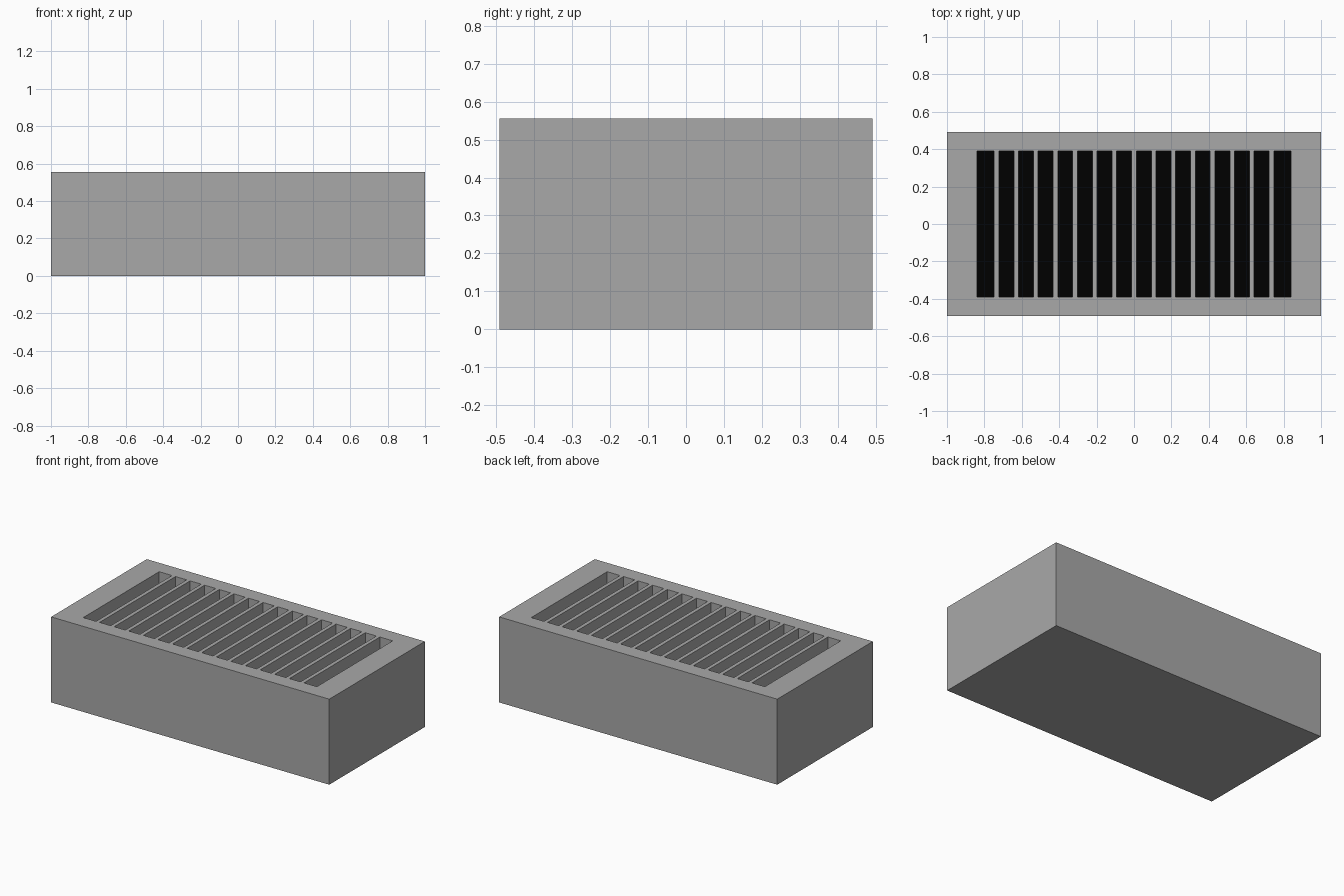
import bpy
import bmesh

cube = bpy.data.objects.get("Cube")
if cube:
    bpy.data.objects.remove(cube, do_unlink=True)


def material(name, value):
    mat = bpy.data.materials.new(name)
    mat.use_nodes = True
    colour = (value, value, value, 1)
    mat.diffuse_color = colour
    mat.node_tree.nodes["Principled BSDF"].inputs["Base Color"].default_value = colour
    return mat


grey = material("concrete grey", 0.395)
black = material("dark interior", 0.0)

HALF_X, HALF_Y, HEIGHT = 1.0, 0.491, 0.556
OPEN_X, OPEN_Y = 0.84, 0.39
FLOOR = 0.04
BAR_COUNT, PITCH, BAR_WIDTH = 15, 0.105, 0.025


def add_object(name, bm, mats):
    mesh = bpy.data.meshes.new(name)
    bm.to_mesh(mesh)
    bm.free()
    for mat in mats:
        mesh.materials.append(mat)
    obj = bpy.data.objects.new(name, mesh)
    bpy.context.collection.objects.link(obj)


def add_box(bm, x, half_x, half_y, low, high):
    verts = bmesh.ops.create_cube(bm, size=2)["verts"]
    for v in verts:
        v.co.x = x + v.co.x * half_x
        v.co.y *= half_y
        v.co.z = high if v.co.z > 0 else low


# Housing: a block whose top is inset to a rim and sunk to a dark floor
bm = bmesh.new()
add_box(bm, 0, HALF_X, HALF_Y, 0, HEIGHT)
top = max(bm.faces, key=lambda f: f.calc_center_median().z)
bmesh.ops.inset_individual(bm, faces=[top], thickness=0.05)
for v in top.verts:
    v.co.x = OPEN_X if v.co.x > 0 else -OPEN_X
    v.co.y = OPEN_Y if v.co.y > 0 else -OPEN_Y
well = bmesh.ops.extrude_discrete_faces(bm, faces=[top])["faces"][0]
for v in well.verts:
    v.co.z = FLOOR
well.material_index = 1
bmesh.ops.recalc_face_normals(bm, faces=bm.faces)
add_object("housing", bm, [grey, black])

# Grille: evenly spaced upright bars, flush with the rim
bm = bmesh.new()
for i in range(BAR_COUNT):
    x = (i - (BAR_COUNT - 1) / 2) * PITCH
    add_box(bm, x, BAR_WIDTH / 2, OPEN_Y, FLOOR, HEIGHT)
add_object("grille_bars", bm, [grey])
